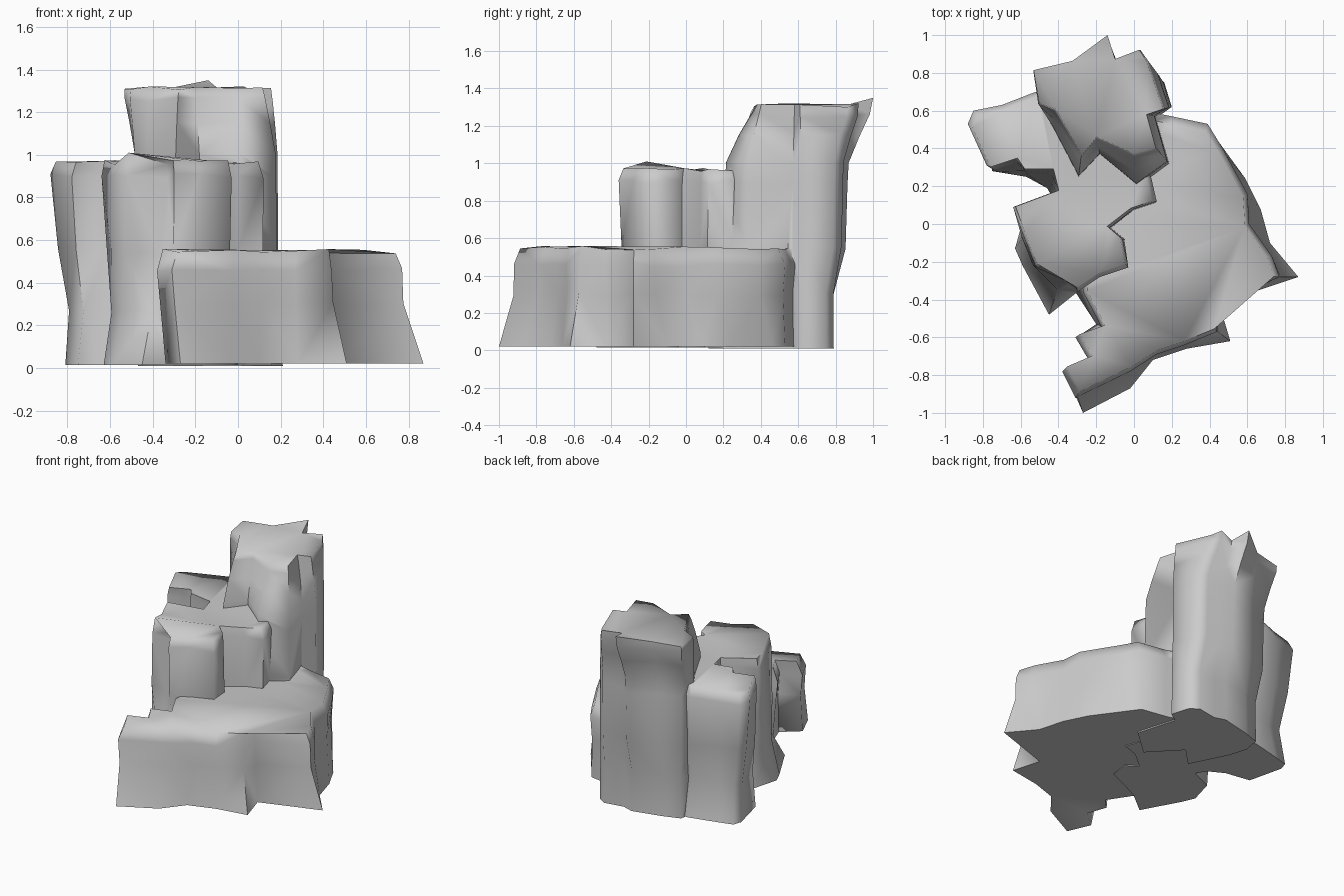
import bpy, bmesh, random
from mathutils import Vector

if "Cube" in bpy.data.objects:
    bpy.data.objects.remove(bpy.data.objects["Cube"])

random.seed(4)


def lerp(a, b, t):
    return a + (b - a) * t


def terrace(name, base, top, levels):
    """Loft a rock terrace from base outline to top outline; levels are (z, blend, scale)."""
    bm = bmesh.new()
    n = len(base)
    c = sum((Vector(p) for p in base), Vector((0, 0))) / n
    rings = []
    for i, (z, t, s) in enumerate(levels):
        wob = 0.0 if i == 0 else 0.012
        ring = []
        for p, q in zip(base, top):
            v = c + (lerp(Vector(p), Vector(q), t) - c) * s
            ring.append(bm.verts.new((v.x, v.y, z + random.uniform(-wob, wob))))
        rings.append(ring)
    for lo, hi in zip(rings, rings[1:]):
        for i in range(n):
            j = (i + 1) % n
            bm.faces.new((lo[i], lo[j], hi[j], hi[i]))
    bm.faces.new(rings[0][::-1])
    bm.faces.new(rings[-1])
    bmesh.ops.triangulate(bm, faces=bm.faces[:])
    bmesh.ops.recalc_face_normals(bm, faces=bm.faces[:])
    me = bpy.data.meshes.new(name)
    bm.to_mesh(me)
    bm.free()
    ob = bpy.data.objects.new(name, me)
    bpy.context.collection.objects.link(ob)
    return ob


# Low front-right terrace
low = terrace(
    "cliff_rock",
    [(-.27, -1), (-.02, -.87), (.1, -.72), (.28, -.66), (.51, -.62), (.45, -.42),
     (.87, -.28), (.72, -.1), (.67, .08), (.59, .24), (.43, .46), (.38, .53), (.2, .56),
     (.05, .6), (-.25, .2), (-.33, -.33), (-.2, -.53), (-.27, -.6), (-.22, -.74), (-.34, -.84)],
    [(-.31, -.92), (-.02, -.78), (.12, -.69), (.27, -.64), (.44, -.57), (.44, -.43),
     (.77, -.28), (.73, -.17), (.61, 0), (.6, .16), (.47, .4), (.39, .53), (.2, .57),
     (.05, .6), (-.25, .2), (-.27, -.36), (-.17, -.55), (-.31, -.6), (-.24, -.72), (-.38, -.78)],
    [(.02, 0, 1), (.3, .85, .985), (.46, 1, 1), (.548, 1, .95)])

# Middle left terrace with a side lobe and a front lobe
mid = terrace(
    "middle_terrace",
    [(-.81, .53), (-.75, .28), (-.63, .26), (-.57, .25), (-.46, .19), (-.42, .12), (-.58, .05),
     (-.63, -.13), (-.59, -.22), (-.45, -.48), (-.3, -.36), (-.18, -.3), (-.02, -.23),
     (.0, -.1), (-.08, -.04), (.04, .06), (.16, .1), (.1, .25), (-.05, .5), (-.3, .64),
     (-.48, .67), (-.68, .62), (-.79, .59)],
    [(-.88, .53), (-.78, .31), (-.63, .36), (-.59, .3), (-.43, .3), (-.4, .18), (-.64, .09),
     (-.59, -.05), (-.52, -.23), (-.33, -.24), (-.3, -.36), (-.18, -.28), (-.03, -.23),
     (-.06, -.08), (-.13, -.02), (.0, .08), (.12, .12), (.09, .25), (-.05, .5), (-.3, .62),
     (-.52, .7), (-.7, .63), (-.85, .6)],
    [(.015, 0, 1), (.27, .35, .91), (.55, .7, .97), (.9, 1, 1), (.965, 1, .95)])

# Tall back tower leaning outward, its front face sloping back
tall = terrace(
    "tall_tower",
    [(-.45, .7), (-.33, .74), (-.12, .79), (-.04, .765), (.1, .79), (.16, .75), (.2, .62),
     (.13, .57), (.21, .29), (.02, .12), (-.17, .32), (-.3, .19), (-.43, .45), (-.47, .58)],
    [(-.54, .82), (-.33, .87), (-.14, 1), (-.1, .88), (.03, .93), (.07, .87), (.16, .61),
     (.07, .58), (.12, .4), (0, .37), (-.2, .46), (-.28, .36), (-.42, .61), (-.51, .64)],
    [(.01, 0, 1), (.3, 0, .99), (.55, .3, 1), (.9, .35, 1), (1.0, .38, 1),
     (1.15, .65, 1), (1.26, .92, 1), (1.31, 1, .98)])

# Raised back tip of the tower and raised corner of the front lobe
for v in tall.data.vertices:
    if v.co.z > 1.28 and v.co.y > .96:
        v.co = (-.14, 1, 1.35)
for v in mid.data.vertices:
    if v.co.z > .93 and v.co.x < -.45 and v.co.y < -.15:
        v.co.z = 1.01

# Merge into one rock
for part in (mid, tall):
    m = low.modifiers.new("merge", "BOOLEAN")
    m.operation = "UNION"
    m.solver = "EXACT"
    m.object = part
bpy.context.view_layer.objects.active = low
low.select_set(True)
for m in list(low.modifiers):
    bpy.ops.object.modifier_apply(modifier=m.name)
for part in (mid, tall):
    bpy.data.objects.remove(part)
bpy.ops.object.shade_smooth_by_angle(angle=1.4)
